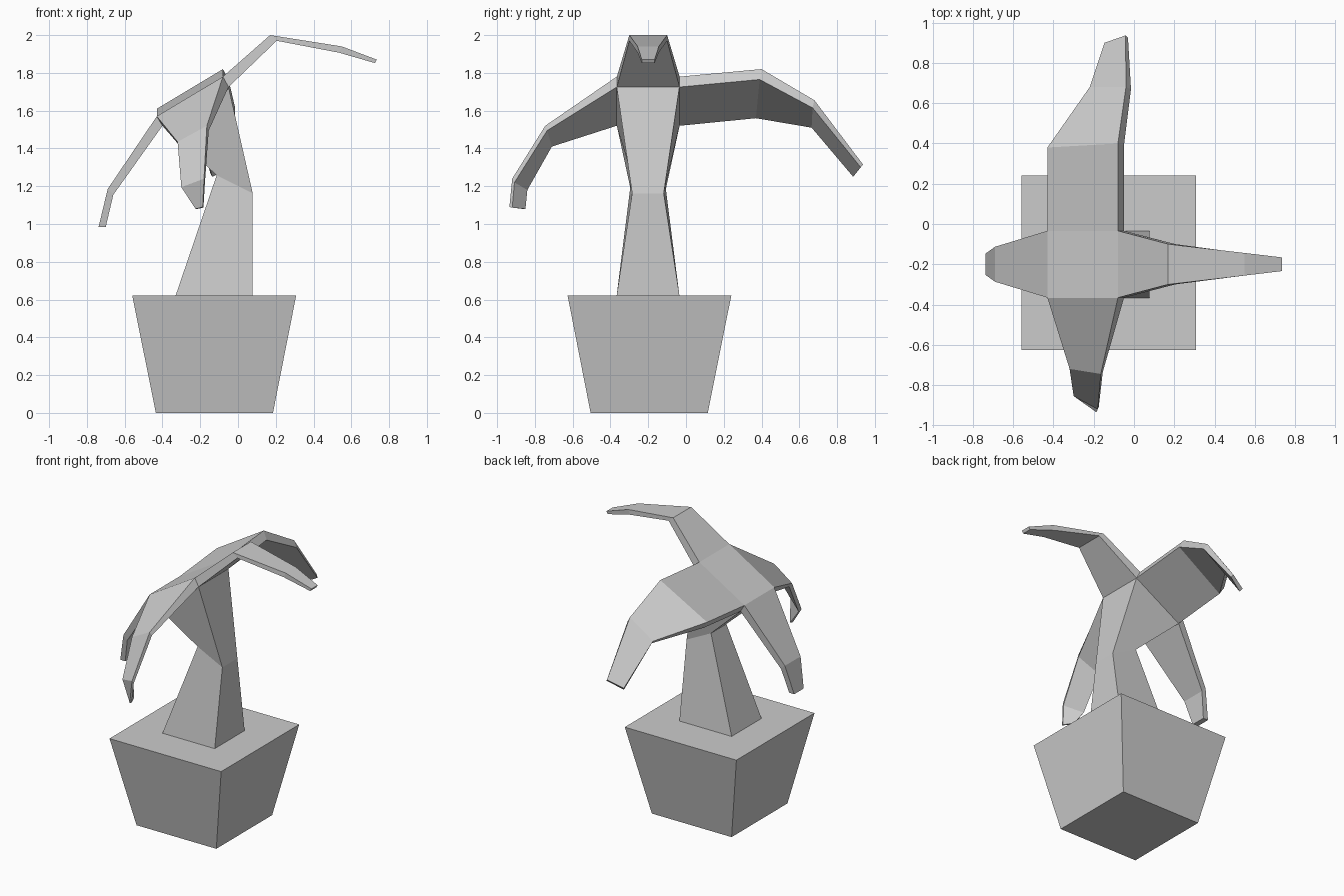
import bpy, bmesh

grey = bpy.data.materials.new("light grey")
grey.diffuse_color = (0.6, 0.6, 0.6, 1)


def loft(name, rings, cap_start=True):
    """Skin a chain of four-cornered rings with flat faces."""
    bm = bmesh.new()
    rows = [[bm.verts.new(p) for p in r] for r in rings]
    for a, b in zip(rows, rows[1:]):
        for i in range(4):
            j = (i + 1) % 4
            bm.faces.new((a[i], a[j], b[j], b[i]))
    if cap_start:
        bm.faces.new(rows[0][::-1])
    bm.faces.new(rows[-1])
    bmesh.ops.recalc_face_normals(bm, faces=bm.faces)
    me = bpy.data.meshes.new(name)
    bm.to_mesh(me)
    bm.free()
    me.materials.append(grey)
    ob = bpy.data.objects.new(name, me)
    bpy.context.collection.objects.link(ob)
    return ob


def rect(x0, x1, y0, y1, z):
    return [(x0, y0, z), (x1, y0, z), (x1, y1, z), (x0, y1, z)]


def blade(top, bottom, half, yc=-0.2):
    """Ring across a side leaf: upper and lower (x, z) edge, half width in y."""
    return [(top[0], yc - half, top[1]), (top[0], yc + half, top[1]),
            (bottom[0], yc + half, bottom[1]), (bottom[0], yc - half, bottom[1])]


# Tapered square pot
loft("pot", [rect(-0.435, 0.185, -0.505, 0.115, 0), rect(-0.56, 0.308, -0.627, 0.24, 0.622)])

# Trunk pinched in the middle, widening into the slanted crown
Y0, Y1 = -0.367, -0.035
crown_low = [(-0.40, Y0, 1.52), (-0.05, Y0, 1.725), (-0.05, Y1, 1.725), (-0.40, Y1, 1.52)]
crown_top = [(-0.43, Y0, 1.57), (-0.08, Y0, 1.78), (-0.08, Y1, 1.78), (-0.43, Y1, 1.57)]
waist = [(-0.113, -0.287, 1.258), (0.078, -0.285, 1.162),
         (0.078, -0.118, 1.162), (-0.113, -0.116, 1.258)]
loft("trunk_and_crown", [rect(-0.33, 0.076, Y0, Y1, 0.622), waist, crown_low, crown_top])

# Leaf reaching up to the right
loft("right_leaf", [
    blade((-0.08, 1.78), (-0.05, 1.725), 0.166),
    blade((0.17, 2.0), (0.205, 1.97), 0.1),
    blade((0.55, 1.94), (0.535, 1.907), 0.056),
    blade((0.735, 1.87), (0.725, 1.852), 0.034)], False)

# Leaf drooping to the left
loft("left_leaf", [
    blade((-0.43, 1.57), (-0.40, 1.52), 0.166),
    blade((-0.69, 1.185), (-0.66, 1.155), 0.087),
    blade((-0.738, 0.985), (-0.70, 0.985), 0.053)], False)

# Front leaf: rings run upper left, upper right, lower right, lower left
loft("front_leaf", [
    [crown_top[0], crown_top[1], crown_low[1], crown_low[0]],
    [(-0.32, -0.72, 1.435), (-0.165, -0.745, 1.52), (-0.155, -0.735, 1.495), (-0.305, -0.71, 1.41)],
    [(-0.30, -0.855, 1.195), (-0.18, -0.92, 1.24), (-0.175, -0.908, 1.22), (-0.287, -0.84, 1.18)],
    [(-0.225, -0.865, 1.08), (-0.187, -0.935, 1.09), (-0.183, -0.92, 1.087), (-0.215, -0.85, 1.08)],
], False)

# Broad back leaf, same ring order
loft("back_leaf", [
    [crown_top[3], crown_top[2], crown_low[2], crown_low[3]],
    [(-0.43, 0.38, 1.61), (-0.08, 0.40, 1.82), (-0.05, 0.39, 1.765), (-0.40, 0.37, 1.56)],
    [(-0.22, 0.68, 1.535), (-0.04, 0.68, 1.655), (-0.015, 0.67, 1.615), (-0.2, 0.665, 1.51)],
    [(-0.147, 0.90, 1.27), (-0.042, 0.937, 1.315), (-0.03, 0.925, 1.30), (-0.137, 0.885, 1.25)],
], False)
